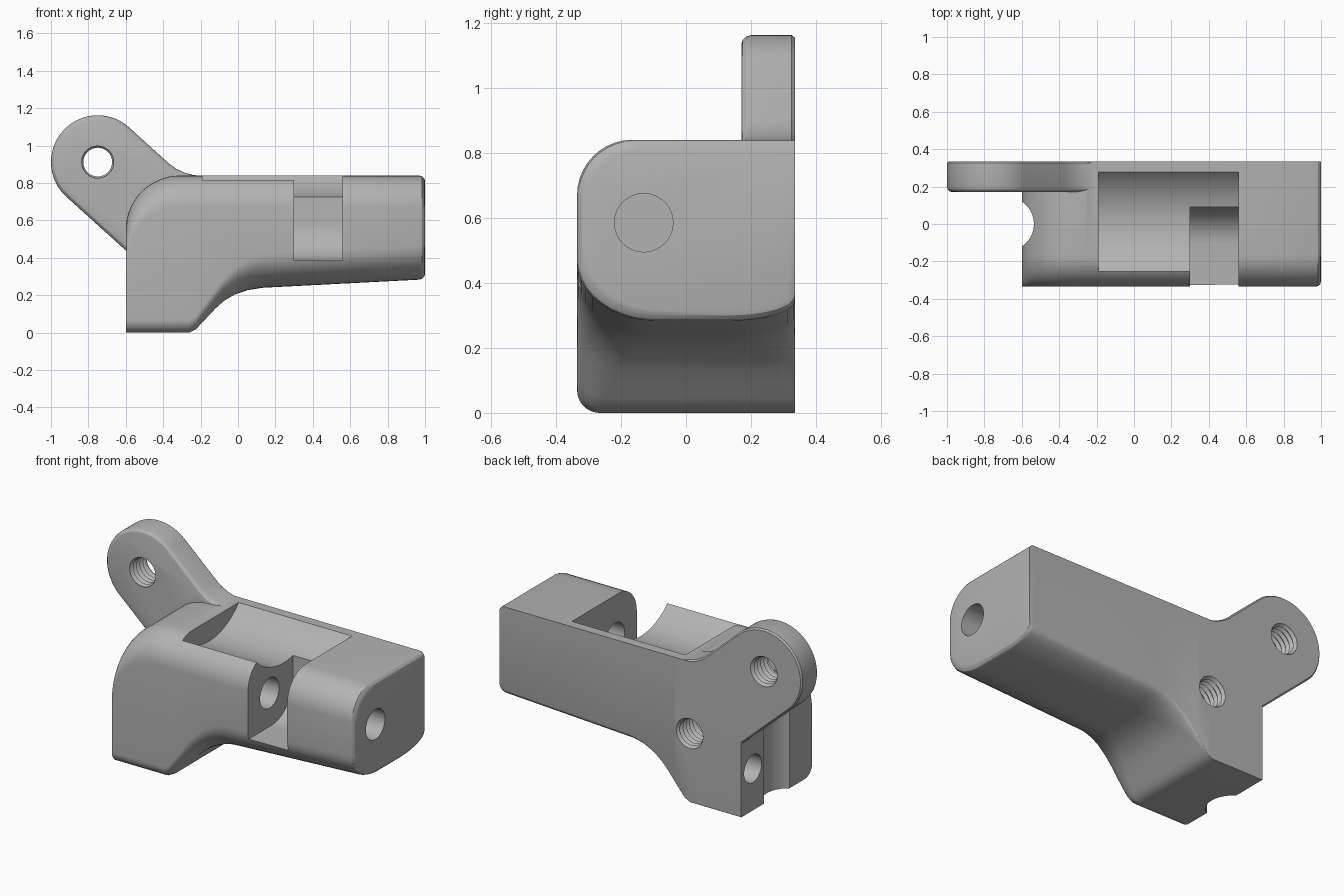
import bpy, bmesh, math
from mathutils import Vector, Matrix

if "Cube" in bpy.data.objects:
    bpy.data.objects.remove(bpy.data.objects["Cube"])

grey = bpy.data.materials.new("light_grey")
grey.diffuse_color = (0.45, 0.45, 0.45, 1)
grey.use_nodes = True
grey.node_tree.nodes["Principled BSDF"].inputs["Base Color"].default_value = grey.diffuse_color
W = 0.335  # half depth of the body


def make(name, bm):
    bmesh.ops.recalc_face_normals(bm, faces=bm.faces)
    me = bpy.data.meshes.new(name)
    bm.to_mesh(me)
    bm.free()
    me.materials.append(grey)
    ob = bpy.data.objects.new(name, me)
    bpy.context.collection.objects.link(ob)
    return ob


def loft(name, rings):
    """Skin a list of equal-length point rings and cap both ends."""
    bm = bmesh.new()
    vs = [[bm.verts.new(p) for p in r] for r in rings]
    n = len(vs[0])
    for a, b in zip(vs, vs[1:]):
        for i in range(n):
            j = (i + 1) % n
            bm.faces.new((a[i], a[j], b[j], b[i]))
    bm.faces.new(vs[0])
    bm.faces.new(vs[-1])
    return make(name, bm)


def rod(name, start, axis, radii, step, n=40):
    """Round cutter along an axis; one ring per radius."""
    rot = Vector((0, 0, 1)).rotation_difference(Vector(axis)).to_matrix()
    rings = []
    for k, r in enumerate(radii):
        rings.append([Vector(start) + rot @ Vector((r * math.cos(i * math.tau / n),
                      r * math.sin(i * math.tau / n), k * step)) for i in range(n)])
    return loft(name, rings)


def combine(target, other, op):
    mod = target.modifiers.new(op, 'BOOLEAN')
    mod.operation, mod.object, mod.solver = op, other, 'EXACT'
    bpy.context.view_layer.objects.active = target
    bpy.ops.object.modifier_apply(modifier=mod.name)
    bpy.data.objects.remove(other)


def lerp(pts, x):
    for (x0, z0), (x1, z1) in zip(pts, pts[1:]):
        if x <= x1:
            return z0 + (z1 - z0) * (x - x0) / (x1 - x0)
    return pts[-1][1]


# Arm and foot: rounded cross-sections along x
under = [(-0.6, 0), (-0.26, 0), (-0.225, 0.018), (-0.12, 0.13), (-0.075, 0.17),
         (-0.02, 0.203), (0.05, 0.227), (0.13, 0.24), (1, 0.285)]


def section(x, e=0.0):
    t = min(max((x + 0.26) / 0.39, 0), 1)
    t = t * t * (3 - 2 * t)
    zb = lerp(under, x) + e
    zt = 0.84 - e
    if x < -0.31:
        zt = 0.55 + math.sqrt(max(0.29 ** 2 - (x + 0.31) ** 2, 0))
    y0 = -W + e
    corners = [  # corner y, z, radius y, radius z, start angle
        (W, zb, 0.002 + 0.2 * t, 0.002 + 0.06 * t, 0, -1),
        (y0, zb, 0.07 + 0.17 * t, 0.07 + 0.11 * t, 270, 1),
        (y0, zt, 0.17, 0.17, 180, 1)]
    pts = []
    for cy, cz, ry, rz, a0, _ in corners:
        sy = -1 if cy > 0 else 1
        sz = 1 if cz == zb else -1
        for k in range(11):
            a = math.radians(a0 - 9 * k)
            pts.append((x, cy + sy * ry + ry * math.cos(a), cz + sz * rz + rz * math.sin(a)))
    pts.append((x, W, zt))
    return pts


xs = [-0.31 - 0.29 * math.cos(math.radians(a)) for a in range(0, 90, 6)]
xs += [-0.31, -0.26, -0.24, -0.225, -0.2, -0.16, -0.12, -0.1, -0.075, -0.05, -0.02,
       0.015, 0.05, 0.09, 0.13, 0.97]
rings = [section(x) for x in xs]
for a in (30, 60, 90):
    s = math.radians(a)
    rings.append(section(0.97 + 0.03 * math.sin(s), 0.03 * (1 - math.cos(s))))
body = loft("bracket_body", rings)

# Lug: round-ended plate flush with the back, softened front rim
outline = [(-0.75 + 0.25 * math.cos(math.radians(a)), 0.912 + 0.25 * math.sin(math.radians(a)))
           for a in range(48, 229, 5)]
outline += [(-0.598, 0.438), (-0.3, 0.44), (-0.19, 0.6), (-0.19, 0.838), (-0.24, 0.843),
            (-0.285, 0.855), (-0.33, 0.876), (-0.37, 0.905)]


def inset(pts, d):
    out = []
    for i, p in enumerate(pts):
        a, b = Vector(pts[i - 1]), Vector(pts[(i + 1) % len(pts)])
        t = (b - a).normalized()
        out.append(Vector(p) + d * Vector((-t.y, t.x)))
    return out


lug_rings = []
for y, d in ((0.17, 0.03), (0.174, 0.015), (0.185, 0.004), (0.2, 0), (0.325, 0), (W, 0.008)):
    lug_rings.append([(p[0], y, p[1]) for p in inset(outline, d)])
lug = loft("lug", lug_rings)
combine(body, lug, 'UNION')

# Concave trough in the top
combine(body, rod("trough_cutter", (-0.19, 0, 1.085), (1, 0, 0), [0.37] * 2, 0.75, 96), 'DIFFERENCE')

# Roller slot, open to the front and top
prof = [(-0.5, 0.385), (-0.11, 0.385)]
prof += [(-0.11 + 0.2 * math.sin(math.radians(a)), 0.585 - 0.2 * math.cos(math.radians(a)))
         for a in range(9, 91, 9)]
prof += [(0.09, 1.0), (-0.5, 1.0)]
combine(body, loft("slot_cutter", [[(x, y, z) for y, z in prof] for x in (0.3, 0.56)]), 'DIFFERENCE')

# Groove down the left face, pin bore along the arm, bore in the foot
combine(body, rod("groove_cutter", (-0.678, 0, -0.1), (0, 0, 1), [0.143] * 2, 1.2), 'DIFFERENCE')
combine(body, rod("pin_bore", (-0.1, -0.13, 0.585), (1, 0, 0), [0.09] * 2, 1.3), 'DIFFERENCE')
combine(body, rod("foot_bore", (-0.75, 0.225, 0.25), (1, 0, 0), [0.083] * 2, 0.39), 'DIFFERENCE')

# Threaded holes: ridged cutters entering from the back
for x, z, turns in ((-0.75, 0.912, 15), (-0.258, 0.41, 20)):
    radii = [0.092 if k % 2 else 0.077 for k in range(turns)]
    combine(body, rod("thread_cutter", (x, 0.347, z), (0, -1, 0), radii, 0.0155, 32), 'DIFFERENCE')

bpy.ops.object.select_all(action='DESELECT')
body.select_set(True)
bpy.context.view_layer.objects.active = body
bpy.ops.object.shade_smooth_by_angle(angle=math.radians(28))
